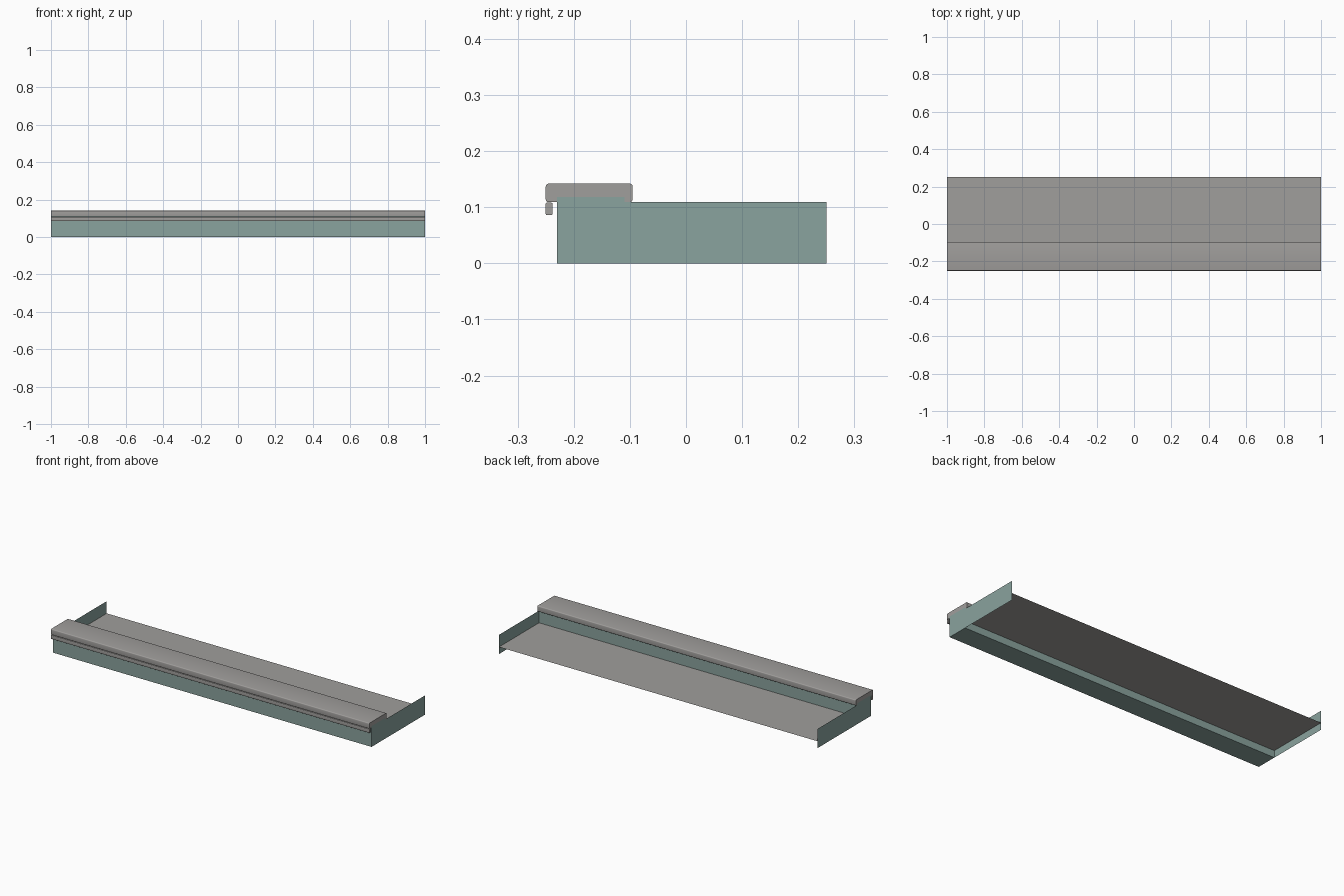
import bpy, bmesh, math

if "Cube" in bpy.data.objects:
    bpy.data.objects.remove(bpy.data.objects["Cube"])


def material(name, rgb):
    m = bpy.data.materials.new(name)
    m.diffuse_color = (*rgb, 1)
    m.use_nodes = True
    m.node_tree.nodes["Principled BSDF"].inputs["Base Color"].default_value = m.diffuse_color
    return m


stone = material("warm_grey", (0.352, 0.342, 0.332))
teal = material("grey_teal", (0.254, 0.366, 0.342))


def make(name, bm, mat):
    me = bpy.data.meshes.new(name)
    bm.to_mesh(me)
    bm.free()
    ob = bpy.data.objects.new(name, me)
    bpy.context.collection.objects.link(ob)
    me.materials.append(mat)
    return ob


def sheet(name, corners, mat):
    """Single thin face."""
    bm = bmesh.new()
    bm.faces.new([bm.verts.new(c) for c in corners])
    return make(name, bm, mat)


def bar(name, profile, mat, smooth=False):
    """Run a (y, z) profile along the whole length in x."""
    bm = bmesh.new()
    face = bm.faces.new([bm.verts.new((-1, y, z)) for y, z in profile])
    ext = bmesh.ops.extrude_face_region(bm, geom=[face], use_keep_orig=True)
    verts = [g for g in ext["geom"] if isinstance(g, bmesh.types.BMVert)]
    bmesh.ops.translate(bm, verts=verts, vec=(2, 0, 0))
    bmesh.ops.recalc_face_normals(bm, faces=bm.faces)
    ob = make(name, bm, mat)
    if smooth:
        bpy.ops.object.select_all(action='DESELECT')
        ob.select_set(True)
        bpy.context.view_layer.objects.active = ob
        bpy.ops.object.shade_smooth_by_angle(angle=math.radians(35))
    return ob


def corner(y, z, r, start, steps=4):
    """Rounded corner: arc of 90 degrees about (y, z)."""
    return [(y + r * math.cos(math.radians(start + 90 * i / steps)),
             z + r * math.sin(math.radians(start + 90 * i / steps)))
            for i in range(steps + 1)]


# Curb wall under the coping
bar("curb_wall", [(-0.23, 0), (-0.11, 0), (-0.11, 0.118), (-0.23, 0.118)], teal)

# Rounded coping, notched underneath to sit over the wall
y0, y1, z0, z1, r = -0.25, -0.095, 0.109, 0.142, 0.005
coping = (corner(y1 - r, z0 + r, r, 270) + corner(y1 - r, z1 - r, r, 0)
          + corner(y0 + r, z1 - r, r, 90) + corner(y0 + r, z0 + r, r, 180)
          + [(-0.23, z0), (-0.23, 0.118), (-0.11, 0.118), (-0.11, z0)])
bar("coping", coping, stone, True)

# Narrow drip lip below the coping's front edge
y0, y1, z0, z1, r = -0.25, -0.238, 0.086, 0.108, 0.002
lip = (corner(y1 - r, z0 + r, r, 270) + corner(y1 - r, z1 - r, r, 0)
       + corner(y0 + r, z1 - r, r, 90) + corner(y0 + r, z0 + r, r, 180))
bar("drip_lip", lip, stone, True)

# Floor sheet behind the wall
sheet("floor", [(-1, -0.11, 0.04), (1, -0.11, 0.04), (1, 0.25, 0.04), (-1, 0.25, 0.04)], stone)

# Thin end plates
for side, x in (("left", -1), ("right", 1)):
    pts = [(x, -0.11, 0), (x, 0.25, 0), (x, 0.25, 0.109), (x, -0.11, 0.109)]
    sheet(side + "_end_plate", pts if x > 0 else pts[::-1], teal)
